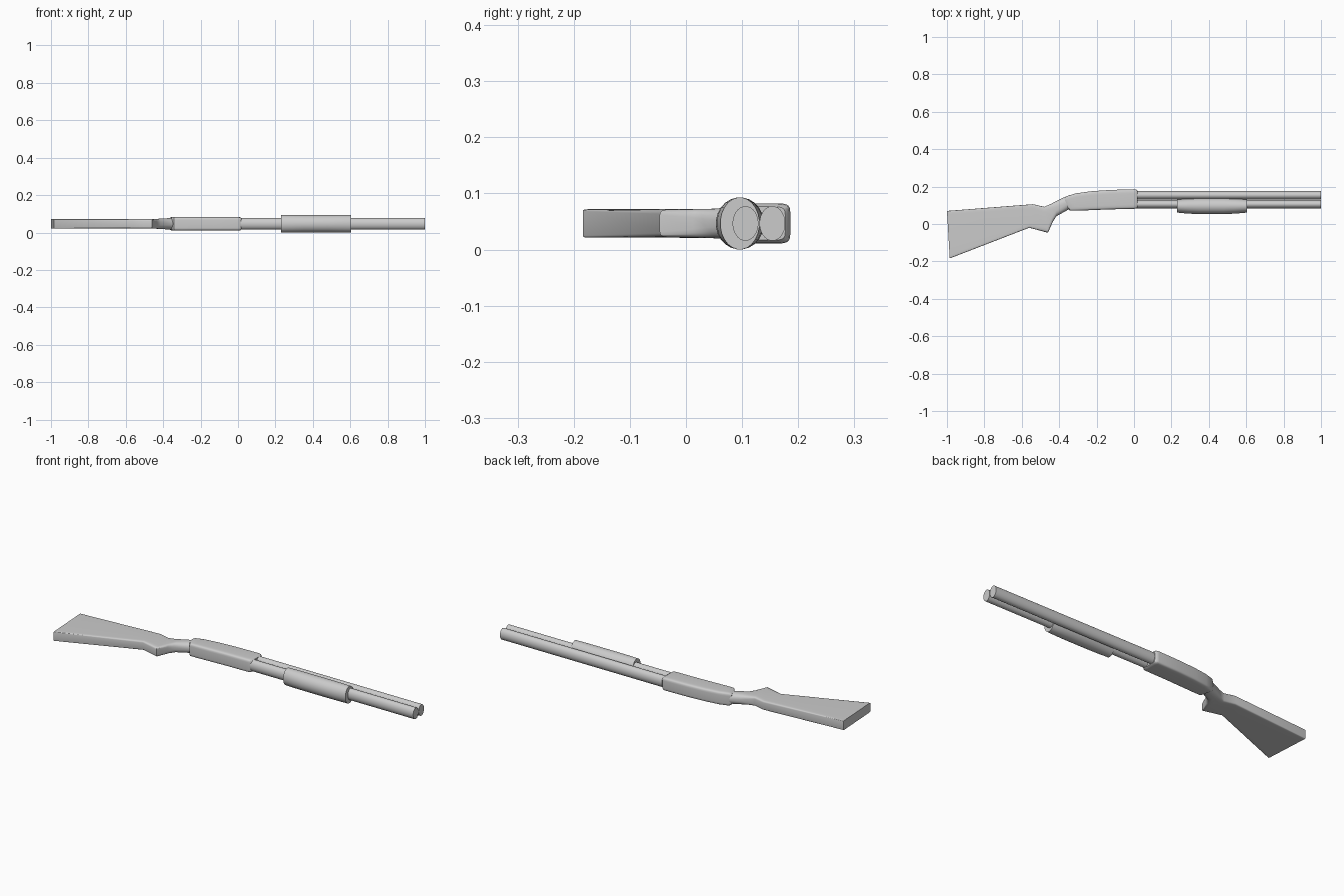
import bpy, bmesh, math

if "Cube" in bpy.data.objects:
    bpy.data.objects.remove(bpy.data.objects["Cube"])

ZC = 0.0465  # mid-plane of the whole model


def loft(name, sections, sides=24, angle=35):
    """Skin a closed body through cross-sections.
    Each section: (top x, top y, bottom x, bottom y, half width in z, roundness)
    roundness 1 = ellipse, near 0 = box."""
    bm = bmesh.new()
    rings = []
    for tx, ty, bx, by, hz, k in sections:
        ring = []
        for i in range(sides):
            a = 2 * math.pi * (i + 0.5) / sides
            c, s = math.cos(a), math.sin(a)
            u = math.copysign(abs(c) ** k, c)
            v = math.copysign(abs(s) ** k, s)
            x = (tx + bx) / 2 + u * (tx - bx) / 2
            y = (ty + by) / 2 + u * (ty - by) / 2
            ring.append(bm.verts.new((x, y, ZC + v * hz)))
        rings.append(ring)
    for r0, r1 in zip(rings, rings[1:]):
        for i in range(sides):
            j = (i + 1) % sides
            bm.faces.new((r0[i], r0[j], r1[j], r1[i]))
    bm.faces.new(rings[0])
    bm.faces.new(rings[-1])
    bmesh.ops.recalc_face_normals(bm, faces=bm.faces)
    mesh = bpy.data.meshes.new(name)
    bm.to_mesh(mesh)
    bm.free()
    ob = bpy.data.objects.new(name, mesh)
    bpy.context.collection.objects.link(ob)
    bpy.context.view_layer.objects.active = ob
    ob.select_set(True)
    bpy.ops.object.shade_smooth_by_angle(angle=math.radians(angle))
    ob.select_set(False)
    return ob


def tube(name, yc, profile):
    """Straight elliptical body along x; profile: (x, radius y, radius z)."""
    return loft(name, [(x, yc + ry, x, yc - ry, rz, 1) for x, ry, rz in profile])


# Barrel and magazine tube
tube("barrel", 0.154, [(-0.02, 0.023, 0.031), (1.0, 0.023, 0.031)])
tube("magazine_tube", 0.106, [(-0.02, 0.023, 0.031), (1.0, 0.023, 0.031)])

# Sliding fore-end, slightly barrelled in side profile
tube("fore_end", 0.096, [
    (0.23, 0.035, 0.0465), (0.29, 0.041, 0.0465), (0.35, 0.043, 0.0465),
    (0.48, 0.043, 0.0465), (0.54, 0.041, 0.0465), (0.605, 0.035, 0.0465)])

# Receiver: rounded box with an arched top
loft("receiver", [
    (-0.373, 0.139, -0.352, 0.082, 0.030, 0.35),
    (-0.360, 0.149, -0.342, 0.071, 0.036, 0.30),
    (-0.31, 0.164, -0.30, 0.071, 0.036, 0.28),
    (-0.23, 0.175, -0.23, 0.074, 0.036, 0.28),
    (-0.13, 0.182, -0.13, 0.078, 0.036, 0.28),
    (0.00, 0.186, 0.00, 0.081, 0.036, 0.28),
    (0.012, 0.184, 0.012, 0.083, 0.035, 0.28),
    (0.02, 0.177, 0.02, 0.090, 0.030, 0.30)])

# Stock: slab butt, pistol grip and rounded wrist
loft("stock", [
    (-1.00, 0.070, -0.985, -0.184, 0.0255, 0.08),
    (-0.54, 0.106, -0.560, -0.020, 0.0255, 0.22),
    (-0.48, 0.092, -0.460, -0.047, 0.0255, 0.25),
    (-0.445, 0.107, -0.434, 0.012, 0.026, 0.45),
    (-0.415, 0.123, -0.415, 0.041, 0.028, 0.7),
    (-0.365, 0.147, -0.345, 0.080, 0.031, 0.9)], angle=50)
